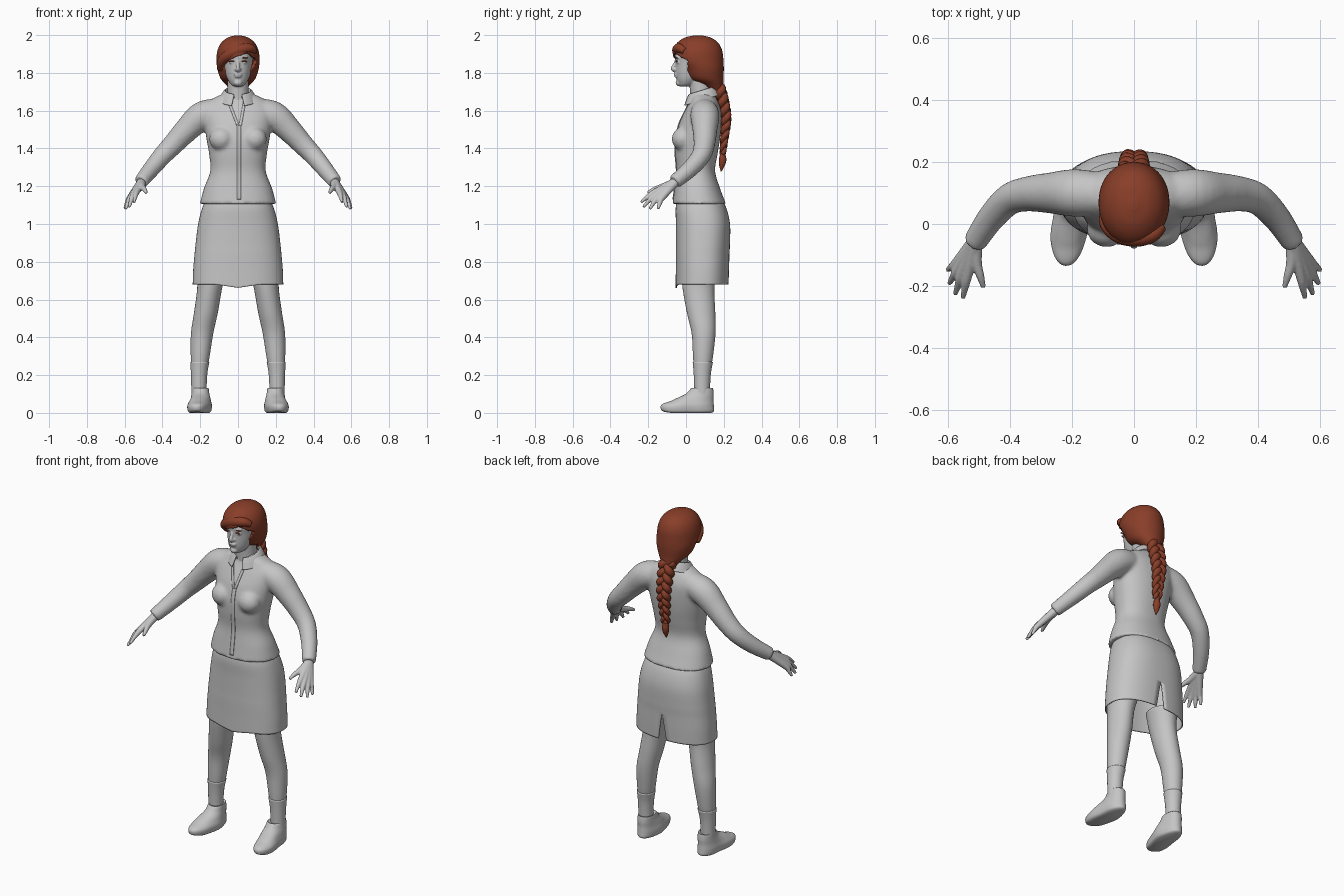
import bpy, bmesh, math
from mathutils import Vector, Matrix

cube = bpy.data.objects.get("Cube")
if cube:
    bpy.data.objects.remove(cube, do_unlink=True)


def material(name, rgb):
    m = bpy.data.materials.new(name)
    m.use_nodes = True
    m.diffuse_color = (*rgb, 1)
    bsdf = m.node_tree.nodes["Principled BSDF"]
    bsdf.inputs["Base Color"].default_value = (*rgb, 1)
    bsdf.inputs["Roughness"].default_value = 0.8
    return m


GREY = material("plain grey", (0.56, 0.56, 0.56))
AUBURN = material("auburn hair", (0.25, 0.048, 0.022))


def spline(rows, k=6):
    """Catmull-Rom interpolation of rows of numbers."""
    rows = [tuple(r) for r in rows]
    p = [rows[0]] + rows + [rows[-1]]
    out = []
    for i in range(1, len(p) - 2):
        for j in range(k):
            t = j / k
            out.append(tuple(
                0.5 * (2 * b + (c - a) * t + (2*a - 5*b + 4*c - d) * t*t + (3*b - a - 3*c + d) * t**3)
                for a, b, c, d in zip(p[i-1], p[i], p[i+1], p[i+2])))
    return out + [rows[-1]]


def skin(bm, rings, closed=True, caps=True):
    """Bridge rings of points into a surface."""
    vs = [[bm.verts.new(p) for p in ring] for ring in rings]
    n = len(vs[0])
    for a, b in zip(vs, vs[1:]):
        for i in range(n if closed else n - 1):
            j = (i + 1) % n
            bm.faces.new((a[i], a[j], b[j], b[i]))
    if caps:
        bm.faces.new(vs[0])
        bm.faces.new(vs[-1])


def loft(bm, rows, n=48, power=2.0, k=6, start=None, tilt=0.0, caps=True):
    """Stack ovals (cx, cy, z, rx, ry[, gap]); a start angle leaves a gap there."""
    rings = []
    for row in spline(rows, k):
        cx, cy, z, rx, ry = row[:5]
        gap = max(row[5], 0) if start is not None else 0
        ring = []
        for i in range(n):
            if start is None:
                a = math.tau * i / n
            else:
                a = start + gap + (math.tau - 2 * gap) * i / (n - 1)
            c, s = math.cos(a), math.sin(a)
            x = math.copysign(abs(c) ** (2 / power), c) * rx
            y = math.copysign(abs(s) ** (2 / power), s) * ry
            ring.append((cx + x, cy + y, z + tilt * y))
        rings.append(ring)
    skin(bm, rings, start is None, caps)


def tube(bm, rows, n=16, k=5, side=1):
    """Round tube along rows of (x, y, z, radius)."""
    rows = spline(rows, k)
    pts = [Vector((r[0] * side, r[1], r[2])) for r in rows]
    u, rings = None, []
    for i, p in enumerate(pts):
        t = (pts[min(i + 1, len(pts) - 1)] - pts[max(i - 1, 0)]).normalized()
        u = t.orthogonal() if u is None else u - t * u.dot(t)
        u.normalize()
        v = t.cross(u)
        rings.append([p + (u * math.cos(math.tau * j / n) + v * math.sin(math.tau * j / n)) * rows[i][3]
                      for j in range(n)])
    skin(bm, rings)


def ball(bm, centre, size):
    m = Matrix.Translation(centre) @ Matrix.Diagonal((*size, 1))
    bmesh.ops.create_uvsphere(bm, u_segments=24, v_segments=16, radius=1, matrix=m)


def finish(name, bm, mat, voxel=0, soften=0, thick=0):
    bmesh.ops.remove_doubles(bm, verts=bm.verts, dist=0.00005)
    bmesh.ops.recalc_face_normals(bm, faces=bm.faces)
    me = bpy.data.meshes.new(name)
    bm.to_mesh(me)
    bm.free()
    me.materials.append(mat)
    me.shade_smooth()
    ob = bpy.data.objects.new(name, me)
    bpy.context.collection.objects.link(ob)
    if voxel:
        mod = ob.modifiers.new("fuse", 'REMESH')
        mod.mode, mod.voxel_size, mod.use_smooth_shade = 'VOXEL', voxel, True
    if soften:
        mod = ob.modifiers.new("soften", 'SMOOTH')
        mod.factor, mod.iterations = 0.5, soften
    if thick:
        mod = ob.modifiers.new("thickness", 'SOLIDIFY')
        mod.thickness, mod.offset = thick, -1
    return ob


# Jacket: torso, bust and sleeves fused together
bm = bmesh.new()
loft(bm, [(0, .07, 1.105, .203, .142), (0, .06, 1.19, .18, .12), (0, .052, 1.28, .147, .102),
          (0, .055, 1.37, .153, .112), (0, .062, 1.45, .167, .118), (0, .075, 1.53, .178, .112),
          (0, .09, 1.6, .185, .095), (0, .095, 1.65, .155, .074), (0, .09, 1.685, .09, .06),
          (0, .09, 1.7, .06, .05)], power=2.25)
for s in (-1, 1):
    ball(bm, (.088 * s, -.018, 1.45), (.064, .057, .062))
    tube(bm, [(.1, .095, 1.595, .07), (.19, .1, 1.572, .077), (.27, .1, 1.5, .066), (.34, .097, 1.425, .057),
              (.4, .08, 1.362, .051), (.46, .02, 1.29, .045), (.515, -.062, 1.222, .038)], n=24, side=s)
jacket = finish("jacket", bm, GREY, voxel=.01, soften=5)

# Collar, open at the front
bm = bmesh.new()
loft(bm, [(0, .083, 1.685, .062, .064, .3), (0, .083, 1.708, .068, .07, .35), (0, .083, 1.69, .085, .082, .3),
          (0, .083, 1.655, .103, .098, .34)], start=-math.pi / 2, tilt=.3, caps=False)
finish("collar", bm, GREY, thick=.004)


def seam(name, a, b, width):
    """Thin strip laid on the jacket front between two (x, z) points."""
    bm = bmesh.new()
    rings = []
    for i in range(41):
        t = i / 40
        x, z = a[0] + (b[0] - a[0]) * t, a[1] + (b[1] - a[1]) * t
        rings.append([(x - width / 2, -.3, z), (x + width / 2, -.3, z)])
    skin(bm, rings, False, False)
    ob = finish(name, bm, GREY)
    wrap = ob.modifiers.new("lay on jacket", 'SHRINKWRAP')
    wrap.target, wrap.wrap_method = jacket, 'PROJECT'
    wrap.use_project_y, wrap.use_positive_direction, wrap.offset = True, True, .002
    mod = ob.modifiers.new("thickness", 'SOLIDIFY')
    mod.thickness, mod.offset = .004, 0


seam("front_placket", (.006, 1.53), (.006, 1.13), .022)
seam("right_lapel", (-.05, 1.65), (0, 1.52), .014)
seam("left_lapel", (.035, 1.65), (.012, 1.52), .014)

# Skirt with a slit at the back
bm = bmesh.new()
loft(bm, [(0, .07, 1.14, .165, .115, 0), (0, .08, 1.08, .191, .135, 0), (0, .09, 1.0, .211, .143, 0),
          (0, .09, .9, .224, .143, 0), (0, .088, .84, .23, .142, 0), (0, .087, .76, .237, .141, .035),
          (0, .085, .68, .24, .14, .07)], n=65, power=2.4, start=math.pi / 2, caps=False)
for v in bm.verts:
    if v.co.z < .7 and v.co.y < 0:
        v.co.z -= max(0, .018 - abs(v.co.x) * .15)
finish("skirt", bm, GREY, thick=.006)

# Legs, socks, shoes and hands
FINGERS = [  # knuckle, tip
    ((.535, -.16, 1.172), (.551, -.238, 1.115)),
    ((.553, -.157, 1.157), (.576, -.226, 1.09)),
    ((.567, -.145, 1.144), (.595, -.192, 1.079)),
    ((.573, -.127, 1.138), (.6, -.148, 1.08))]
for s, side in ((-1, "right"), (1, "left")):
    bm = bmesh.new()
    loft(bm, [(.138 * s, .07, .76, .08, .095), (.15 * s, .066, .66, .066, .084), (.17 * s, .08, .53, .063, .075),
              (.19 * s, .093, .42, .059, .063), (.2 * s, .09, .3, .05, .053), (.205 * s, .085, .2, .039, .041),
              (.207 * s, .085, .08, .035, .036)], n=32)
    finish(side + "_leg", bm, GREY)
    bm = bmesh.new()
    loft(bm, [(.202 * s, .089, .27, .0505, .0535), (.206 * s, .086, .2, .043, .045),
              (.207 * s, .085, .08, .039, .04)], n=32)
    finish(side + "_sock", bm, GREY)
    bm = bmesh.new()
    loft(bm, [(0, .01, 0, .047, .125), (0, .008, .01, .057, .141), (0, .01, .038, .061, .138),
              (0, .038, .068, .054, .108), (0, .072, .1, .047, .075), (0, .085, .13, .043, .058),
              (0, .085, .127, .036, .05)], n=40, power=2.15)
    turn = Matrix.Translation((.209 * s, 0, 0)) @ Matrix.Rotation(math.radians(5 * s), 4, 'Z')
    bm.transform(turn)
    for v in bm.verts:      # instep arch, raised toe and heel tilt
        v.co.x += -.008 * s * math.exp(-((v.co.y - .03) / .05) ** 2)
        v.co.z += max(0, -.08 - v.co.y) * .15
    finish(side + "_shoe", bm, GREY)
    bm = bmesh.new()
    for k, t in FINGERS:
        mid = [(p + q) / 2 for p, q in zip(k, t)]
        mid[2] += .005
        tube(bm, [(.508, -.05, 1.227, .024), (*k, .0165), (*mid, .0125), (*t, .0075)], n=12, side=s)
    tube(bm, [(.51, -.07, 1.215, .022), (.507, -.125, 1.197, .0175), (.495, -.168, 1.183, .013),
              (.485, -.203, 1.166, .008)], n=12, side=s)
    finish(side + "_hand", bm, GREY, voxel=.004, soften=3)

# Head with neck and facial features
bm = bmesh.new()
loft(bm, [(0, -.01, 1.728, .018, .025), (0, .002, 1.738, .037, .042), (0, .013, 1.765, .055, .062),
          (0, .03, 1.8, .067, .084), (0, .045, 1.85, .076, .1), (0, .052, 1.9, .08, .11),
          (0, .06, 1.95, .066, .09), (0, .06, 1.975, .03, .04)])
loft(bm, [(0, .085, 1.62, .066, .062), (0, .08, 1.69, .057, .058), (0, .075, 1.79, .058, .06)])
tube(bm, [(0, -.049, 1.87, .008), (0, -.06, 1.845, .009), (0, -.069, 1.822, .012), (0, -.055, 1.81, .01)])
for s in (-1, 1):
    ball(bm, (.011 * s, -.057, 1.818), (.008, .012, .007))
    ball(bm, (.031 * s, -.04, 1.857), (.017, .011, .01))
    ball(bm, (.032 * s, -.046, 1.88), (.024, .009, .006))
ball(bm, (0, -.053, 1.792), (.022, .012, .006))
ball(bm, (0, -.051, 1.781), (.019, .012, .006))
ball(bm, (0, -.037, 1.747), (.022, .018, .017))
finish("head", bm, GREY, voxel=.0045, soften=3)

# Eyelashes and eyebrows
for s, side in ((-1, "right"), (1, "left")):
    bm = bmesh.new()
    ball(bm, (.032 * s, -.049, 1.861), (.017, .006, .0045))
    finish(side + "_eyelash", bm, AUBURN)
    bm = bmesh.new()
    ball(bm, (.034 * s, -.051, 1.88), (.02, .006, .0035))
    finish(side + "_eyebrow", bm, AUBURN)

# Hair cap with an opening for the face
bm = bmesh.new()
loft(bm, [(0, .168, 1.695, .03, .028), (0, .14, 1.735, .062, .058), (0, .105, 1.77, .092, .093),
          (0, .09, 1.82, .109, .11), (0, .068, 1.87, .114, .13), (0, .061, 1.92, .108, .13),
          (0, .062, 1.96, .088, .108), (0, .063, 1.987, .054, .068), (0, .063, 1.999, .012, .016)],
     n=96, k=8)


def in_face(c):
    rise = .4 if c.x < .05 else -.8
    return c.y < .005 and c.z < 1.905 + (c.x - .05) * rise


gone = [f for f in bm.faces if in_face(f.calc_center_median())]
bmesh.ops.delete(bm, geom=gone, context='FACES')
rim = [v for v in bm.verts if v.is_boundary]
for _ in range(4):
    bmesh.ops.smooth_vert(bm, verts=rim, factor=.5, use_axis_x=True, use_axis_y=True, use_axis_z=True)
finish("hair_cap", bm, AUBURN, thick=.018)

# Swept fringe
bm = bmesh.new()
tube(bm, [(.088, -.008, 1.915, .018), (.06, -.033, 1.93, .025), (.01, -.044, 1.922, .029),
          (-.045, -.034, 1.897, .029), (-.085, -.002, 1.862, .025), (-.095, .035, 1.82, .016)], n=20)
finish("fringe", bm, AUBURN)

# Three-strand braid hanging down the back
for i in range(3):
    bm = bmesh.new()
    path = []
    for j in range(61):
        t = j / 60
        a = math.tau * (t * 2.6 + i / 3)
        w = 1 - .5 * t ** 1.5
        y = .172 + .042 * math.sin(min(t * 1.7, 1) * math.pi / 2) - .02 * max(0, t - .5) * 2
        path.append((.031 * w * math.sin(a), y + .013 * w * math.sin(2 * a), 1.735 - .365 * t, .0225 * w))
    tube(bm, path, n=12, k=1)
    finish("braid_strand_%d" % (i + 1), bm, AUBURN)

# Tassel below the braid
bm = bmesh.new()
tube(bm, [(0, .195, 1.39, .012), (0, .195, 1.372, .014), (0, .194, 1.34, .02), (0, .19, 1.31, .015),
          (0, .186, 1.278, .002)], n=14)
finish("braid_tassel", bm, AUBURN)
